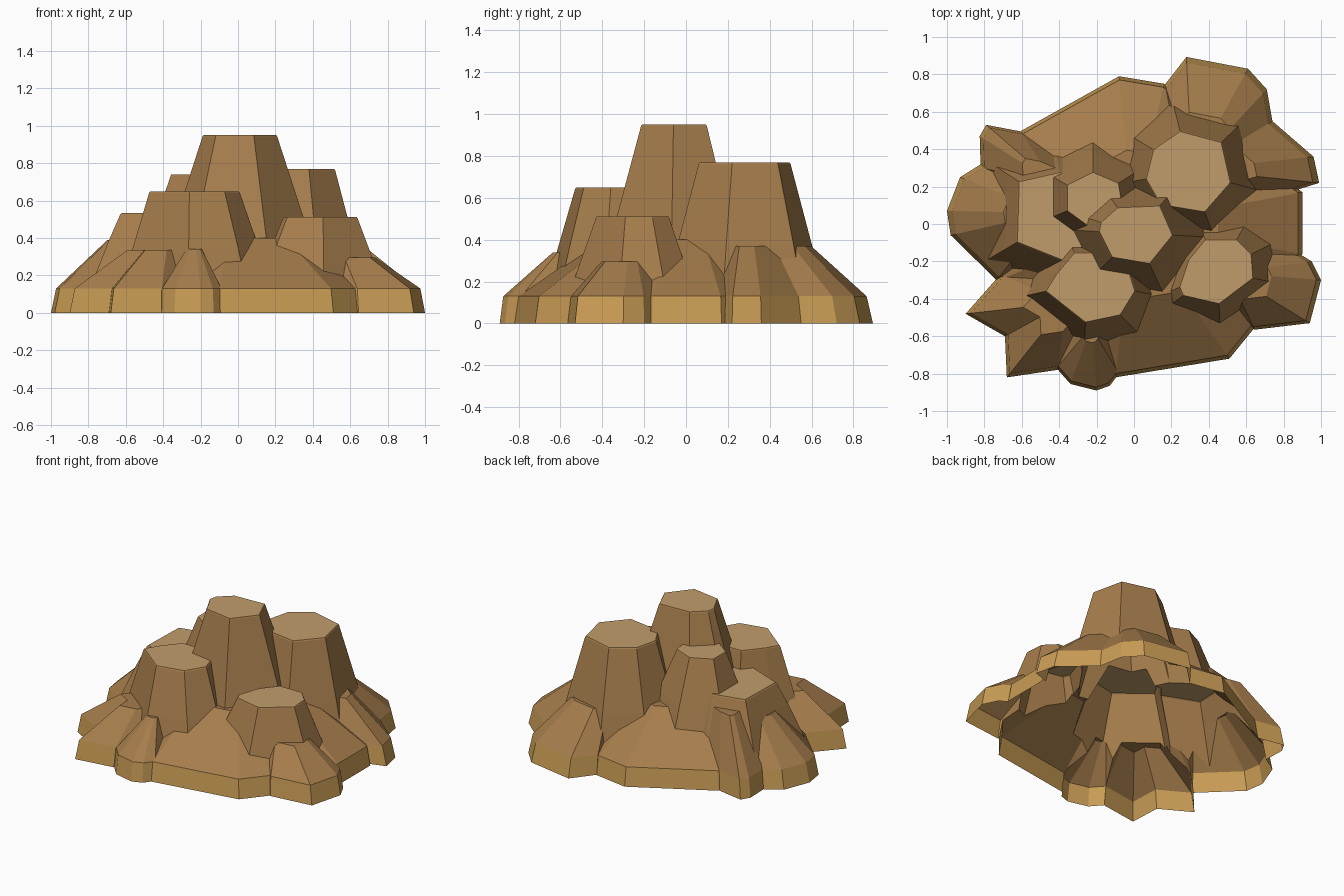
import bpy, bmesh

if "Cube" in bpy.data.objects:
    bpy.data.objects.remove(bpy.data.objects["Cube"])


def material(name, rgb):
    m = bpy.data.materials.new(name)
    m.diffuse_color = (*rgb, 1)
    m.use_nodes = True
    m.node_tree.nodes["Principled BSDF"].inputs["Base Color"].default_value = m.diffuse_color
    return m


def rock(name, outline, centre, levels):
    """Stack copies of an outline scaled about a centre; levels are (z, scale) from bottom to top."""
    cx, cy = centre
    bm = bmesh.new()
    rings = [[bm.verts.new((cx + (x - cx) * s, cy + (y - cy) * s, z)) for x, y in outline]
             for z, s in levels]
    n = len(outline)
    for a, b in zip(rings, rings[1:]):
        for i in range(n):
            j = (i + 1) % n
            bm.faces.new((a[i], a[j], b[j], b[i]))
    bm.faces.new(rings[0])
    bm.faces.new(rings[-1])
    bmesh.ops.recalc_face_normals(bm, faces=bm.faces)
    me = bpy.data.meshes.new(name)
    bm.to_mesh(me)
    bm.free()
    ob = bpy.data.objects.new(name, me)
    bpy.context.collection.objects.link(ob)
    return ob


parts = []


def spur(name, outline, centre, z, s, inset=0.95):
    # low foot with a steep skirt; sunk below ground and trimmed later
    low = -0.05 - 0.01 * len(parts)
    parts.append(rock(name, outline, centre, [(low, 1), (0, 1), (0.13, inset), (z, s)]))


def tower(name, outline, centre, top, z, s):
    # flat-topped column that widens downwards
    slope = (s - 1) / (top - z)
    low = 0.06 + 0.007 * len(parts)
    foot = 1 + slope * (top - low) * 0.97
    parts.append(rock(name, outline, centre, [(low, foot), (z, s), (top - 0.008, 1), (top, 0.975)]))


# Central mound
spur("mound", [(.90, .17), (.90, -.16), (.64, -.56), (.51, -.72), (-.1, -.82), (-.72, -.3),
               (-.75, .3), (-.6, .5), (-.08, .79), (.16, .75)], (0, 0), .40, .5, .975)

# Spurs around the foot
spur("north_east_spur", [(.165, .745), (.28, .893), (.61, .83), (.71, .72), (.74, .55), (.96, .36),
                         (.99, .22), (.58, .09), (.2, .1)], (.31, .29), .37, .51)
spur("south_east_spur", [(.645, -.565), (.94, -.53), (1, -.30), (.95, -.2), (.74, -.07),
                         (.5, -.1), (.4, -.4)], (.5, -.26), .295, .47)
spur("south_west_spur", [(-.90, -.48), (-.69, -.60), (-.68, -.82), (-.41, -.78), (-.1, -.45),
                         (-.4, -.2), (-.715, -.27)], (-.36, -.42), .335, .43)
spur("south_knob", [(-.415, -.77), (-.34, -.855), (-.2, -.89), (-.13, -.865), (-.08, -.80),
                    (-.1, -.6), (-.38, -.6)], (-.23, -.55), .34, .25)
spur("north_west_spur", [(-.605, .495), (-.79, .53), (-.825, .47), (-.82, .3), (-.5, .05),
                         (-.15, .3)], (-.43, .22), .46, .42)
spur("west_spur", [(-.81, .325), (-.93, .25), (-1, .07), (-.98, -.06), (-.735, -.3),
                   (-.41, -.2), (-.4, .3)], (-.45, .06), .39, .45)

# Flat-topped towers
tower("middle_tower", [(-.18, .01), (-.09, .09), (.14, .10), (.21, -.06), (.085, -.215),
                       (-.12, -.18), (-.19, -.04)], (.01, -.05), .95, .4, 1.88)
tower("north_east_tower", [(.245, .50), (.47, .44), (.52, .22), (.38, .06), (.14, .10),
                           (.06, .24), (.10, .40)], (.30, .28), .768, .36, 1.48)
tower("south_west_tower", [(-.42, -.27), (-.32, -.15), (-.19, -.15), (-.03, -.23), (.01, -.36),
                           (-.07, -.49), (-.26, -.53), (-.475, -.36)], (-.25, -.31), .65, .34, 1.4)
tower("south_east_tower", [(.24, -.34), (.29, -.19), (.38, -.08), (.55, -.08), (.63, -.16),
                           (.64, -.29), (.455, -.43), (.26, -.385)], (.45, -.25), .512, .2, 1.6)
tower("west_tower", [(-.36, .21), (-.22, .28), (-.08, .22), (-.06, .1), (-.25, -.01),
                     (-.36, .07)], (-.22, .13), .74, .45, 1.7)
tower("west_step", [(-.62, .23), (-.63, -.1), (-.38, -.2), (-.1, 0), (-.1, .25),
                    (-.4, .28)], (-.36, .06), .533, .39, 1.22)

# Fuse everything into one rock shell
mesa = parts[0]
for p in parts[1:]:
    mod = mesa.modifiers.new("join", 'BOOLEAN')
    mod.operation = 'UNION'
    mod.solver = 'EXACT'
    mod.object = p
dg = bpy.context.evaluated_depsgraph_get()
bm = bmesh.new()
bm.from_mesh(bpy.data.meshes.new_from_object(mesa.evaluated_get(dg)))
for p in parts:
    bpy.data.objects.remove(p, do_unlink=True)

# Trim at the ground, leaving the underside open
bmesh.ops.bisect_plane(bm, geom=bm.verts[:] + bm.edges[:] + bm.faces[:], dist=1e-5,
                       plane_co=(0, 0, 0), plane_no=(0, 0, 1), clear_inner=True)
bmesh.ops.delete(bm, geom=[f for f in bm.faces if all(v.co.z < 1e-4 for v in f.verts)],
                 context='FACES')

# Colours: brown cliffs, tan skirt, pale tower tops
me = bpy.data.meshes.new("rock_mesa")
me.materials.append(material("cliff_brown", (.38, .205, .072)))
me.materials.append(material("skirt_tan", (.58, .33, .09)))
me.materials.append(material("top_sand", (.53, .335, .145)))
bm.normal_update()
for f in bm.faces:
    f.smooth = False
    zs = [v.co.z for v in f.verts]
    f.material_index = 1 if max(zs) < 0.132 else 2 if min(zs) > 0.505 and f.normal.z > 0.95 else 0
bm.to_mesh(me)
bm.free()
bpy.context.collection.objects.link(bpy.data.objects.new("rock_mesa", me))
